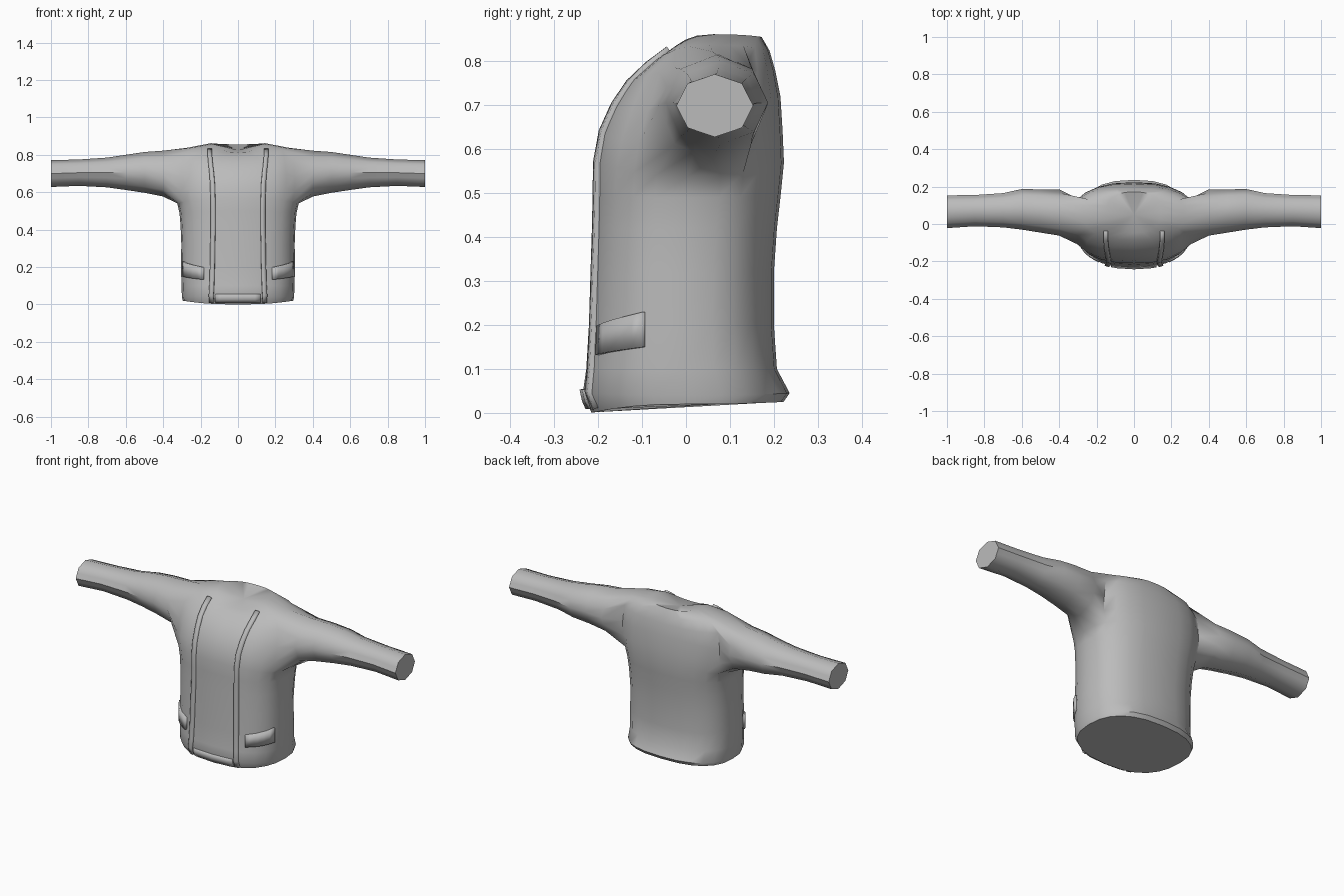
import bpy
import bmesh
from math import cos, sin, pi
from mathutils import Vector
from mathutils.bvhtree import BVHTree

if "Cube" in bpy.data.objects:
    bpy.data.objects.remove(bpy.data.objects["Cube"])

GREY = (0.5, 0.5, 0.5, 1)
cloth = bpy.data.materials.new("grey cloth")
cloth.use_nodes = True
cloth.diffuse_color = GREY
cloth.node_tree.nodes["Principled BSDF"].inputs["Base Color"].default_value = GREY

COLS = 24
# Torso rings: half width, front y, back y, then z at front, side and back
RINGS = [
    (.295, -.215, .222, .0, .02, .025),
    (.300, -.235, .236, .045, .04, .045),
    (.302, -.227, .207, .1, .1, .1),
    (.305, -.221, .200, .2, .2, .2),
    (.303, -.217, .200, .32, .32, .32),
    (.307, -.213, .207, .42, .42, .42),
    (.313, -.211, .216, .5, .49, .5),
    (.325, -.210, .223, .57, .54, .57),
    (.340, -.197, .220, .64, .60, .64),
    (.340, -.170, .215, .70, .68, .72),
    (.330, -.130, .203, .755, .78, .78),
    (.270, -.085, .190, .79, .838, .825),
    (.145, -.048, .172, .812, .862, .856),
]
ARMPIT, SHOULDER = 7, 11
# Sleeve stations: x, front y, back y, bottom z, top z
SLEEVE = [
    (.40, -.062, .185, .577, .822),
    (.50, -.046, .185, .597, .815),
    (.60, -.030, .187, .612, .800),
    (.70, -.018, .165, .626, .785),
    (.85, -.012, .155, .634, .775),
    (1.0, -.022, .153, .628, .771),
]


def spow(v, p=0.8):
    return abs(v) ** p * (1 if v >= 0 else -1)


def finish(name, bm, angle=40):
    bmesh.ops.recalc_face_normals(bm, faces=bm.faces)
    mesh = bpy.data.meshes.new(name)
    bm.to_mesh(mesh)
    mesh.materials.append(cloth)
    obj = bpy.data.objects.new(name, mesh)
    bpy.context.collection.objects.link(obj)
    bpy.ops.object.select_all(action="DESELECT")
    obj.select_set(True)
    bpy.context.view_layer.objects.active = obj
    bpy.ops.object.shade_smooth_by_angle(angle=angle * pi / 180)
    return obj


# Torso rings, leaving a square opening at each side for the sleeves
bm = bmesh.new()
grid = []
for hw, yf, yb, zf, zs, zb in RINGS:
    ring = []
    for j in range(COLS):
        c, s = cos(2 * pi * j / COLS), sin(2 * pi * j / COLS)
        y = (yf + yb) / 2 + (yb - yf) / 2 * spow(s)
        z = zs * c * c + (zb if s > 0 else zf) * s * s
        ring.append(bm.verts.new((hw * spow(c), y, z)))
    grid.append(ring)

open_cols = {22, 23, 0, 1, 10, 11, 12, 13}
for i in range(len(grid) - 1):
    for j in range(COLS):
        if ARMPIT <= i < SHOULDER and j in open_cols:
            continue
        k = (j + 1) % COLS
        bm.faces.new((grid[i][j], grid[i][k], grid[i + 1][k], grid[i + 1][j]))

# Closed hem and a sunken neck opening
bm.faces.new(grid[0])
neck = bm.verts.new((0, .05, .825))
for j in range(COLS):
    bm.faces.new((grid[-1][j], grid[-1][(j + 1) % COLS], neck))

# Sleeves grow out of the side openings, counted from the top towards the back
border = ([(SHOULDER, 0), (SHOULDER, 1)]
          + [(i, 2) for i in range(SHOULDER, ARMPIT, -1)]
          + [(ARMPIT, c) for c in range(2, -2, -1)]
          + [(i, -2) for i in range(ARMPIT, SHOULDER)]
          + [(SHOULDER, -2), (SHOULDER, -1)])
for side in (1, -1):
    loop = [grid[i][c % COLS if side > 0 else 12 - c] for i, c in border]
    n = len(loop)
    for x, y0, y1, z0, z1 in SLEEVE:
        new = []
        for k in range(n):
            # Odd points sit on the flats of an eight-sided sleeve
            r = cos(pi / 8) if k % 2 else 1
            a = 2 * pi * k / n
            new.append(bm.verts.new((side * x,
                                     (y0 + y1) / 2 + (y1 - y0) / 2 * r * sin(a),
                                     (z0 + z1) / 2 + (z1 - z0) / 2 * r * cos(a))))
        for k in range(n):
            m = (k + 1) % n
            bm.faces.new((loop[k], loop[m], new[m], new[k]))
        loop = new
    bm.faces.new(loop)

bmesh.ops.recalc_face_normals(bm, faces=bm.faces)
tree = BVHTree.FromBMesh(bm)
finish("jacket_body", bm, 50)
bm.free()


def from_front(x, z):
    """Point on the front of the body."""
    return tree.ray_cast(Vector((x, -1, z)), Vector((0, 1, 0)))[0]


def from_inside(x, y, z):
    """Point on the body, found outwards from its axis."""
    return tree.ray_cast(Vector((0, 0, z)), Vector((x, y, 0)).normalized())[0]


def plate(name, rows, thickness, mirror=False):
    """Thick patch lying on the body."""
    bm = bmesh.new()
    vs = [[bm.verts.new(p) for p in row] for row in rows]
    for a, b in zip(vs, vs[1:]):
        for k in range(len(a) - 1):
            bm.faces.new((a[k], a[k + 1], b[k + 1], b[k]))
    obj = finish(name, bm)
    bm.free()
    solid = obj.modifiers.new("thickness", "SOLIDIFY")
    solid.thickness = thickness
    solid.offset = 0
    if mirror:
        obj.modifiers.new("both sides", "MIRROR")
    return obj


# Front edging bands, from hem to neck
path = [(.14, .012), (.142, .05), (.139, .1), (.136, .2), (.134, .32), (.132, .42),
        (.132, .5), (.133, .57), (.135, .64), (.14, .70), (.146, .75),
        (.15, .79), (.15, .825)]
plate("front_edging", [[from_front(x + d, z) for d in (-.012, 0, .012)]
                       for x, z in path], .022, True)

# Hem band between the edgings
plate("hem_band", [[from_front(x * .03, z) for x in range(-4, 5)]
                   for z in (.012, .03, .055)], .018)

# Slanted pocket flaps
flap = []
for k in range(6):
    t = k / 5
    x, y = .19 + .105 * t, -.205 + .11 * t
    flap.append([from_inside(x, y, .132 + .018 * t),
                 from_inside(x, y, .198 + .032 * t)])
plate("pocket_flap", flap, .02, True)
